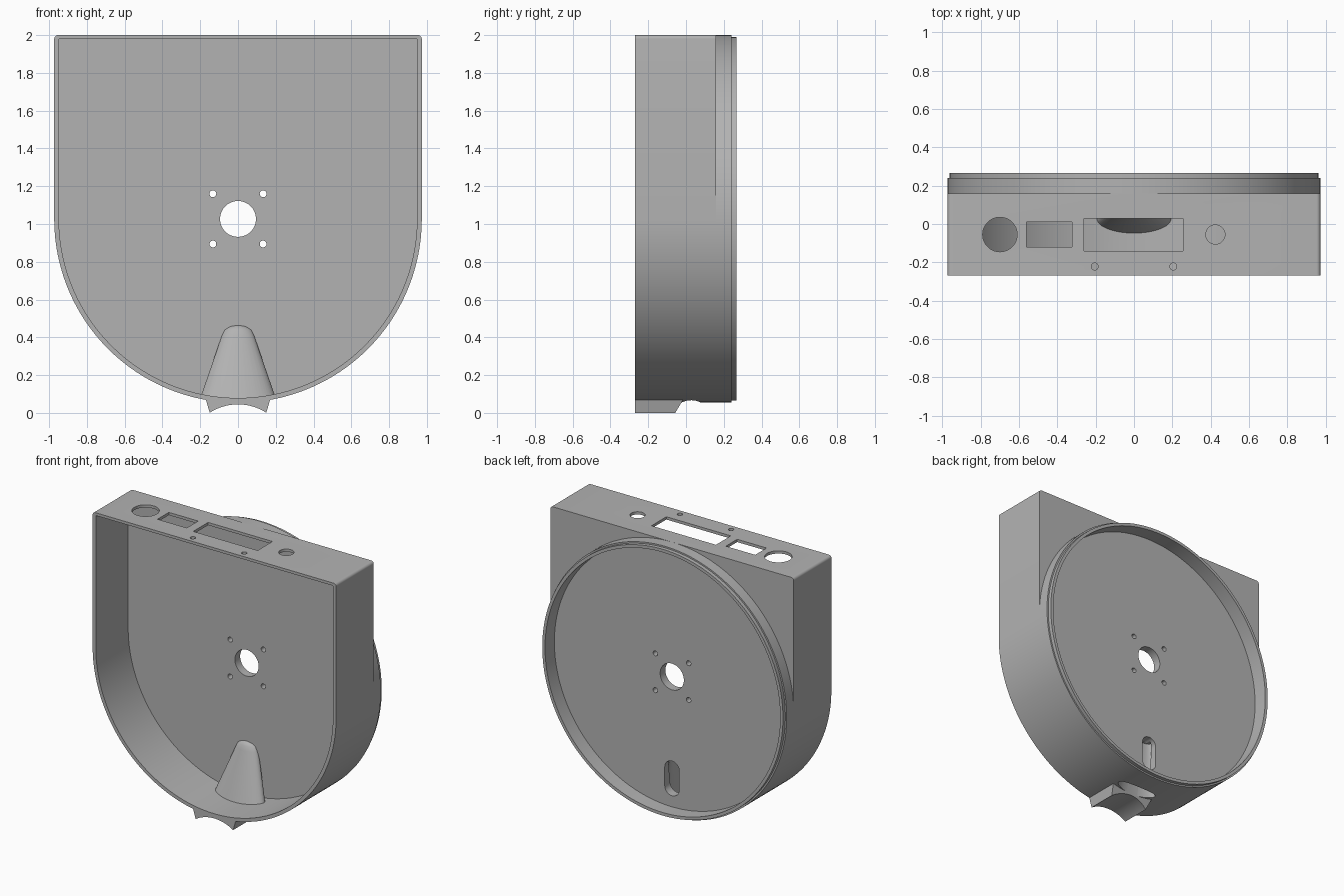
import bpy, bmesh
from math import sin, cos, pi, radians
from mathutils import Matrix, Vector

cube = bpy.data.objects.get("Cube")
if cube:
    bpy.data.objects.remove(cube, do_unlink=True)

grey = bpy.data.materials.new("plain grey")
grey.use_nodes = True
COLOUR = (0.45, 0.45, 0.45, 1)
grey.diffuse_color = COLOUR
grey.node_tree.nodes["Principled BSDF"].inputs["Base Color"].default_value = COLOUR

CZ, R = 1.027, 0.973            # centre height and radius of the round end
FRONT, BACK, FLOOR = -0.27, 0.16, 0.10


def arc(cx, cz, rx, rz, a0, a1, n):
    """Points of an elliptical arc, angles in degrees."""
    angles = [radians(a0 + (a1 - a0) * i / n) for i in range(n + 1)]
    return [(cx + rx * cos(a), cz + rz * sin(a)) for a in angles]


def circle(cx, cz, r, n=48):
    return arc(cx, cz, r, r, 0, 360 - 360 / n, n - 1)


def loft(name, rings):
    """Closed solid through rings of 3D points."""
    bm = bmesh.new()
    loops = [[bm.verts.new(p) for p in ring] for ring in rings]
    n = len(loops[0])
    for a, b in zip(loops, loops[1:]):
        for i in range(n):
            j = (i + 1) % n
            bm.faces.new((a[i], a[j], b[j], b[i]))
    bm.faces.new(loops[0][::-1])
    bm.faces.new(loops[-1])
    bmesh.ops.recalc_face_normals(bm, faces=bm.faces)
    me = bpy.data.meshes.new(name)
    bm.to_mesh(me)
    bm.free()
    me.materials.append(grey)
    ob = bpy.data.objects.new(name, me)
    bpy.context.collection.objects.link(ob)
    return ob


def prism_y(name, pts, y0, y1):
    return loft(name, [[(x, y, z) for x, z in pts] for y in (y0, y1)])


def prism_z(name, pts, z0, z1):
    return loft(name, [[(x, y, z) for x, y in pts] for z in (z0, z1)])


def cone(name, rings):
    """Upright oval loft; each ring is (z, centre y, half width, half depth)."""
    return loft(name, [[(x, y, z) for x, y in arc(0, c, a, b, 0, 354, 59)]
                       for z, c, a, b in rings])


def select(ob):
    bpy.ops.object.select_all(action='DESELECT')
    ob.select_set(True)
    bpy.context.view_layer.objects.active = ob


def combine(ob, other, operation):
    mod = ob.modifiers.new("combine", 'BOOLEAN')
    mod.operation, mod.solver, mod.object = operation, 'EXACT', other
    select(ob)
    bpy.ops.object.modifier_apply(modifier=mod.name)
    bpy.data.objects.remove(other, do_unlink=True)


def cut(ob, other):
    combine(ob, other, 'DIFFERENCE')


def arch(r, top, corner):
    """Square top with small rounded corners, half-round bottom."""
    return (arc(r - corner, top - corner, corner, corner, 0, 90, 6)
            + arc(corner - r, top - corner, corner, corner, 90, 180, 6)
            + arc(0, CZ, r, r, 180, 360, 96))


def rect(x0, x1, y0, y1):
    return [(x0, y0), (x1, y0), (x1, y1), (x0, y1)]


# Housing shell, open at the front
body = prism_y("housing", arch(R, 2.0, 0.02), FRONT, BACK)
cut(body, prism_y("cavity", arch(R - 0.025, 1.98, 0.004), FRONT - 0.1, FLOOR))

# Chute hump on the inner floor
combine(body, cone("chute_hump", [(0.078, 0.02, 0.2, 0.068), (0.41, 0.105, 0.085, 0.043),
                                  (0.44, 0.113, 0.073, 0.04), (0.457, 0.118, 0.05, 0.032),
                                  (0.465, 0.122, 0.02, 0.018)]), 'UNION')

# Spout foot under the housing, hollow below and sloped behind
foot_pts = [(0.17, 0.07), (-0.17, 0.07)] + arc(0, -0.23, 0.275, 0.275, 123, 57, 24)
foot = loft("spout_foot", [[(x, FRONT, z) for x, z in foot_pts],
                           [(x, -0.057 + 0.6 * z, z) for x, z in foot_pts]])
combine(body, foot, 'UNION')

# Chute passage and its slot in the back
cut(body, cone("passage", [(0.02, 0.018, 0.172, 0.055), (0.41, 0.108, 0.06, 0.025)]))
slot = arc(0, 0.36, 0.058, 0.058, 0, 180, 20) + arc(0, 0.225, 0.058, 0.058, 180, 360, 20)
cut(body, prism_y("slot", slot, 0.09, 0.3))

# Shaft hole and four screw holes through the floor
cut(body, prism_y("shaft_hole", circle(0, CZ, 0.095), 0, 0.3))
for sx in (-1, 1):
    for sz in (-1, 1):
        cut(body, prism_y("screw_hole", circle(sx * 0.133, CZ + sz * 0.133, 0.018, 24), 0, 0.3))

# Openings in the top wall
openings = [circle(-0.70, -0.055, 0.09), rect(-0.56, -0.325, -0.12, 0.01),
            rect(-0.26, 0.255, -0.14, 0.03), circle(0.425, -0.055, 0.05),
            circle(-0.205, -0.222, 0.018, 24), circle(0.205, -0.222, 0.018, 24)]
for pts in openings:
    cut(body, prism_z("opening", pts, 1.9, 2.1))

# Round collar on the back with a stepped lip
bm = bmesh.new()
section = [(0.94, BACK), (R, BACK), (R, 0.24), (0.962, 0.24), (0.962, 0.267), (0.94, 0.267)]
verts = [bm.verts.new((r, y, CZ)) for r, y in section]
edges = [bm.edges.new((verts[i - 1], verts[i])) for i in range(len(verts))]
bmesh.ops.spin(bm, geom=verts + edges, cent=(0, 0, CZ), axis=(0, 1, 0),
               angle=2 * pi, steps=192, use_merge=True)
bmesh.ops.remove_doubles(bm, verts=bm.verts, dist=0.0001)
bmesh.ops.recalc_face_normals(bm, faces=bm.faces)
me = bpy.data.meshes.new("back_collar")
bm.to_mesh(me)
bm.free()
me.materials.append(grey)
collar = bpy.data.objects.new("back_collar", me)
bpy.context.collection.objects.link(collar)

for ob in (body, collar):
    select(ob)
    bpy.ops.object.shade_smooth_by_angle(angle=radians(30))
